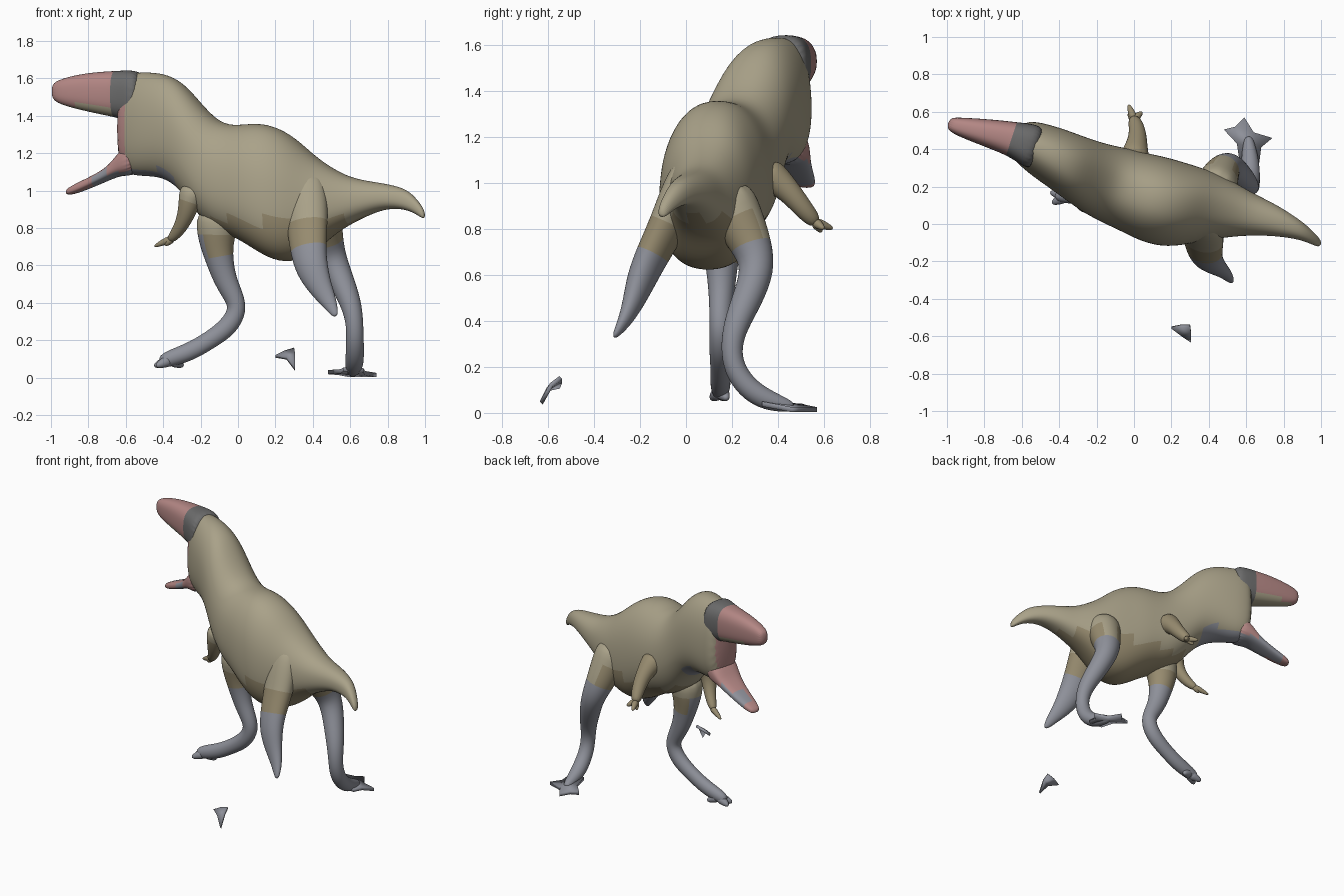
import bpy, bmesh, math
from mathutils import Vector


def material(name, rgb):
    m = bpy.data.materials.new(name)
    m.diffuse_color = (*rgb, 1)
    return m


TAN = material("tan_hide", (0.40, 0.36, 0.25))
BROWN = material("brown_hide", (0.31, 0.26, 0.16))
GREY = material("grey_hide", (0.27, 0.28, 0.32))
DARK = material("dark_hide", (0.15, 0.15, 0.15))
PINK = material("pink_hide", (0.45, 0.24, 0.23))
MATS = [TAN, BROWN, GREY, DARK, PINK]


def skin(name, rings, colour):
    """Bridge equal rings, cap both ends, smooth; colour(centre) picks a material."""
    bm = bmesh.new()
    loops = [[bm.verts.new(p) for p in ring] for ring in rings]
    n = len(loops[0])
    for a, b in zip(loops, loops[1:]):
        for i in range(n):
            j = (i + 1) % n
            bm.faces.new((a[i], a[j], b[j], b[i]))
    bm.faces.new(loops[0][::-1])
    bm.faces.new(loops[-1])
    bmesh.ops.recalc_face_normals(bm, faces=bm.faces[:])
    for f in bm.faces:
        f.smooth = True
        f.material_index = MATS.index(colour(f.calc_center_median()))
    me = bpy.data.meshes.new(name)
    bm.to_mesh(me)
    bm.free()
    for m in MATS:
        me.materials.append(m)
    ob = bpy.data.objects.new(name, me)
    bpy.context.collection.objects.link(ob)
    sub = ob.modifiers.new("smooth", 'SUBSURF')
    sub.levels = sub.render_levels = 2
    return ob


def torso(name, sections, colour, power=2.3, taper=0.0, n=24):
    """Upright sections (x, y, z_low, z_high, half_width) across the diagonal spine."""
    side = Vector((0.31, 0.95, 0))
    rings = []
    for x, y, lo, hi, w in sections:
        ring = []
        for i in range(n):
            c, s = math.cos(math.tau * i / n), math.sin(math.tau * i / n)
            u = math.copysign(abs(c) ** (2 / power), c) * w * (1 - taper * s)
            v = math.copysign(abs(s) ** (2 / power), s) * (hi - lo) / 2
            ring.append(Vector((x, y, (lo + hi) / 2 + v)) + side * u)
        rings.append(ring)
    return skin(name, rings, colour)


def limb(name, path, colour, flat=1.0, n=12):
    """Round or flattened sections (x, y, z, radius) swept along a bent path."""
    pts = [Vector(p[:3]) for p in path]
    u = Vector((0.3, 0.9, 0.1))
    rings = []
    for i, p in enumerate(pts):
        t = (pts[min(i + 1, len(pts) - 1)] - pts[max(i - 1, 0)]).normalized()
        u = (u - t * u.dot(t)).normalized()
        v = t.cross(u)
        r = path[i][3] * 1.03
        rings.append([p + r * (u * flat * math.cos(math.tau * k / n)
                               + v * math.sin(math.tau * k / n)) for k in range(n)])
    return skin(name, rings, colour)


def toes(name, root, tips, r=0.03, colour=GREY):
    for i, tip in enumerate(tips):
        mid = Vector(root).lerp(Vector(tip), 0.55)
        limb(f"{name}_{i + 1}", [(*root, r), (*mid, r * 0.75), (*tip, r * 0.3)],
             lambda c: colour, n=8)


def plate(name, outline, push):
    """Thin flat-sided piece from an outline and a thickness vector."""
    a = [Vector(p) for p in outline]
    skin(name, [a, [p + Vector(push) for p in a]], lambda c: GREY).modifiers.clear()


def hide(c):
    if c.x < -0.6:
        return PINK
    return BROWN if c.z < 0.85 else GREY if c.x < -0.3 and c.z < 1.1 else TAN


def leg_hide(c):
    return TAN if c.z > 0.82 else BROWN if c.z > 0.7 else GREY


# Neck, trunk and tail
torso("body", [
    (-0.635, 0.455, 1.12, 1.60, 0.095), (-0.57, 0.43, 1.08, 1.63, 0.125),
    (-0.50, 0.395, 1.075, 1.635, 0.145), (-0.40, 0.345, 1.07, 1.63, 0.162),
    (-0.30, 0.29, 1.01, 1.585, 0.178), (-0.20, 0.24, 0.86, 1.46, 0.195),
    (-0.10, 0.205, 0.78, 1.36, 0.21), (0.00, 0.17, 0.745, 1.35, 0.22),
    (0.10, 0.135, 0.68, 1.365, 0.235), (0.20, 0.105, 0.62, 1.345, 0.235),
    (0.30, 0.09, 0.615, 1.285, 0.22), (0.40, 0.085, 0.66, 1.19, 0.19),
    (0.50, 0.07, 0.76, 1.12, 0.155), (0.60, 0.05, 0.82, 1.07, 0.12),
    (0.70, 0.03, 0.87, 1.05, 0.095), (0.80, 0.00, 0.905, 1.035, 0.07),
    (0.90, -0.04, 0.90, 1.01, 0.045), (0.96, -0.08, 0.87, 0.95, 0.03),
    (1.00, -0.11, 0.84, 0.89, 0.018)], hide, 2.3, 0.10)

# Upper head with dark band behind the face
torso("upper_head", [
    (-0.995, 0.54, 1.49, 1.57, 0.03), (-0.95, 0.525, 1.46, 1.595, 0.047),
    (-0.86, 0.505, 1.435, 1.62, 0.063), (-0.75, 0.48, 1.41, 1.635, 0.08),
    (-0.65, 0.455, 1.39, 1.64, 0.094), (-0.58, 0.43, 1.37, 1.645, 0.112),
    (-0.50, 0.395, 1.37, 1.635, 0.125)],
    lambda c: (DARK if c.x > -0.66 else TAN if c.z < 1.46 else PINK), 2.6)

# Open lower jaw
torso("lower_jaw", [
    (-0.92, 0.53, 0.975, 1.005, 0.032), (-0.87, 0.515, 0.98, 1.035, 0.05),
    (-0.76, 0.485, 1.025, 1.085, 0.068), (-0.67, 0.46, 1.065, 1.14, 0.085),
    (-0.62, 0.445, 1.08, 1.22, 0.10), (-0.52, 0.40, 1.08, 1.28, 0.12)],
    lambda c: PINK if c.x < -0.82 or c.z > 1.1 else GREY, 2.6)

# Arms with small claws
limb("front_arm", [
    (-0.23, 0.13, 1.02, 0.085), (-0.26, 0.12, 0.94, 0.06), (-0.28, 0.14, 0.86, 0.045),
    (-0.32, 0.18, 0.78, 0.034), (-0.37, 0.22, 0.73, 0.022)],
    lambda c: BROWN if c.z < 0.95 else TAN)
toes("front_claw", (-0.35, 0.21, 0.745),
     [(-0.45, 0.25, 0.70), (-0.39, 0.22, 0.705)], 0.024, BROWN)
limb("back_arm", [
    (0.00, 0.34, 1.04, 0.09), (0.01, 0.40, 1.01, 0.065), (0.02, 0.46, 0.95, 0.05),
    (0.015, 0.52, 0.875, 0.042), (-0.005, 0.57, 0.82, 0.03)],
    lambda c: BROWN)
toes("back_claw", (0.0, 0.56, 0.83),
     [(-0.03, 0.64, 0.80), (0.045, 0.60, 0.80), (-0.03, 0.59, 0.785)], 0.026, BROWN)

# Forward leg, reaching out under the chest
limb("forward_leg", [
    (-0.10, 0.15, 0.90, 0.13), (-0.12, 0.155, 0.76, 0.105), (-0.105, 0.155, 0.65, 0.078),
    (-0.07, 0.155, 0.52, 0.062), (-0.02, 0.15, 0.43, 0.054), (0.0, 0.15, 0.36, 0.052),
    (-0.05, 0.15, 0.27, 0.055), (-0.15, 0.15, 0.20, 0.048), (-0.26, 0.15, 0.135, 0.05),
    (-0.37, 0.15, 0.10, 0.045), (-0.42, 0.15, 0.08, 0.03)], leg_hide, 0.9)
toes("forward_toe", (-0.36, 0.15, 0.095),
     [(-0.45, 0.17, 0.06), (-0.44, 0.11, 0.06), (-0.29, 0.18, 0.06)], 0.038)

# Near leg, broken off below the knee
limb("near_leg", [
    (0.36, 0.03, 1.10, 0.09), (0.36, -0.015, 0.97, 0.125), (0.37, -0.075, 0.82, 0.115),
    (0.375, -0.15, 0.68, 0.10), (0.395, -0.195, 0.58, 0.09), (0.44, -0.23, 0.48, 0.065),
    (0.49, -0.265, 0.40, 0.042), (0.525, -0.315, 0.325, 0.016)], leg_hide, 0.7)

# Far leg, planted on the ground
limb("far_leg", [
    (0.42, 0.16, 0.97, 0.13), (0.45, 0.23, 0.84, 0.11), (0.475, 0.29, 0.72, 0.09),
    (0.51, 0.315, 0.62, 0.075), (0.565, 0.265, 0.49, 0.067), (0.61, 0.215, 0.38, 0.055),
    (0.625, 0.195, 0.28, 0.046), (0.625, 0.21, 0.19, 0.048), (0.625, 0.265, 0.11, 0.05),
    (0.62, 0.34, 0.06, 0.048), (0.615, 0.42, 0.036, 0.034), (0.61, 0.47, 0.024, 0.02)],
    leg_hide)
plate("far_foot", [
    (0.565, 0.33, 0.055), (0.55, 0.43, 0.045), (0.48, 0.505, 0.04), (0.54, 0.52, 0.035),
    (0.59, 0.57, 0.025), (0.64, 0.49, 0.025), (0.74, 0.46, 0.025), (0.68, 0.41, 0.035),
    (0.67, 0.33, 0.05)], (0, 0, -0.022))

# Loose foot piece of the near leg
plate("loose_foot", [
    (0.20, -0.56, 0.12), (0.25, -0.55, 0.145), (0.30, -0.55, 0.16),
    (0.305, -0.59, 0.13), (0.305, -0.635, 0.05), (0.26, -0.605, 0.11)], (0, 0.012, -0.014))
